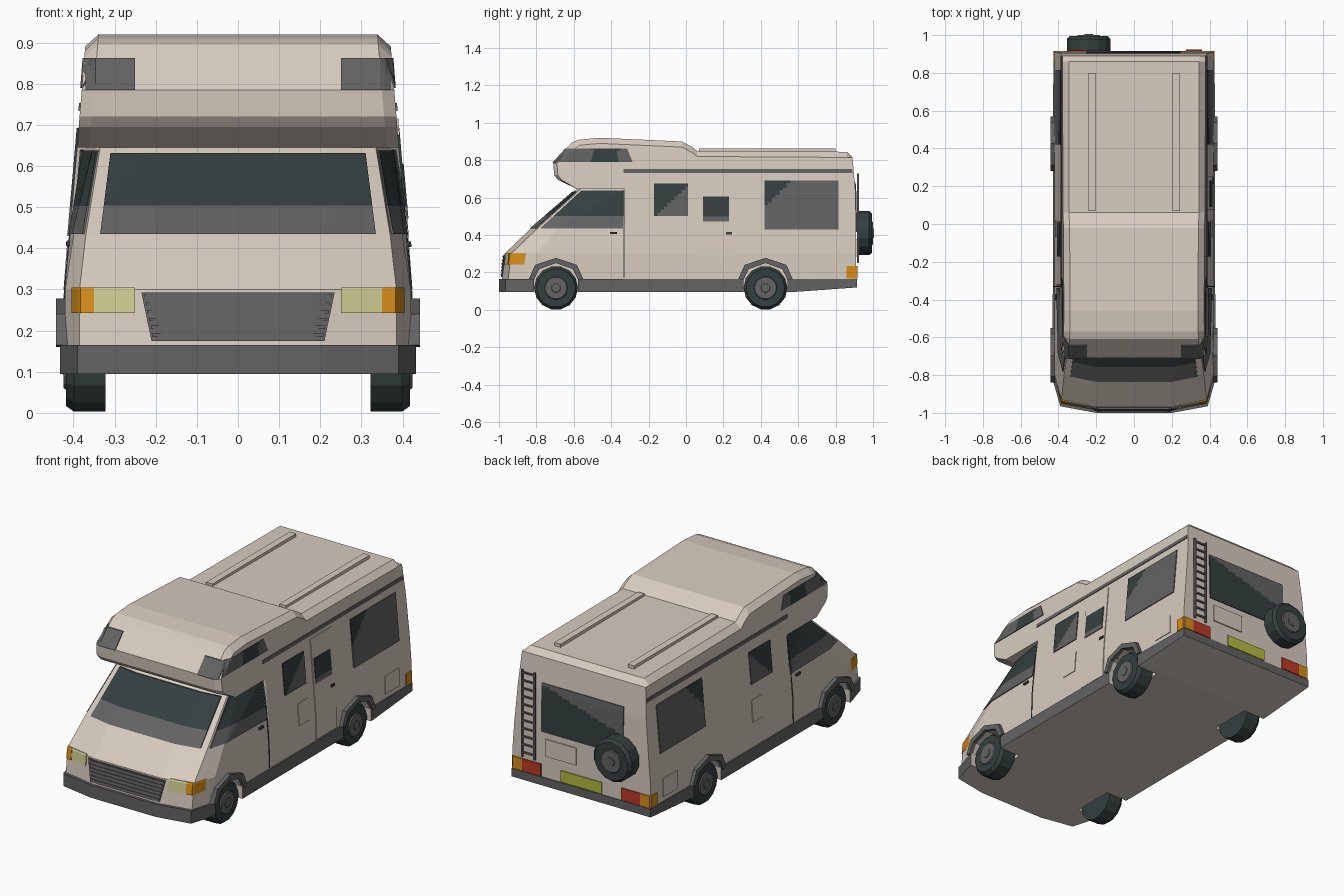
import bpy, bmesh, math
from mathutils import Vector, Matrix
from mathutils.bvhtree import BVHTree

if "Cube" in bpy.data.objects:
    bpy.data.objects.remove(bpy.data.objects["Cube"])


def material(name, *rgb):
    m = bpy.data.materials.new(name)
    m.use_nodes = True
    m.diffuse_color = (*rgb, 1)
    m.node_tree.nodes["Principled BSDF"].inputs["Base Color"].default_value = (*rgb, 1)
    return m


BEIGE = material("beige paint", .68, .60, .52)
GREY = material("grey trim", .125, .125, .125)
DARK = material("dark rubber and glass", .035, .05, .05)
AMBER = material("amber lens", .68, .27, .01)
LAMP = material("pale yellow lens", .60, .59, .28)
RED = material("red lens", .50, .04, .02)
PLATE = material("yellow green plate", .45, .50, .05)


def make(name, bm, *mats):
    bmesh.ops.recalc_face_normals(bm, faces=bm.faces)
    mesh = bpy.data.meshes.new(name)
    bm.to_mesh(mesh)
    bm.free()
    for m in mats:
        mesh.materials.append(m)
    ob = bpy.data.objects.new(name, mesh)
    bpy.context.collection.objects.link(ob)
    return ob


def loft(bm, rings, mat_of=lambda i: 0):
    rows = [[bm.verts.new(p) for p in r] for r in rings]
    n = len(rows[0])
    for i, (a, b) in enumerate(zip(rows, rows[1:])):
        for j in range(n):
            k = (j + 1) % n
            bm.faces.new((a[j], a[k], b[k], b[j])).material_index = mat_of(i)
    bm.faces.new(rows[0][::-1])
    bm.faces.new(rows[-1])


def prism(bm, pts, x0, x1):
    loft(bm, [[(x, y, z) for y, z in pts] for x in (x0, x1)])


def box(bm, x0, x1, y0, y1, z0, z1):
    prism(bm, [(y0, z0), (y1, z0), (y1, z1), (y0, z1)], x0, x1)


# Lower body: plan outlines stacked upward, skirt band first
def outline(z, half, rear_z=None):
    pts = [(x, y, rear_z if rear_z and y > .6 else z) for x, y in half]
    return pts + [(-x, y, h) for x, y, h in reversed(pts)]


skirt = [(.2, -1), (.39, -.965), (.432, -.82), (.43, -.335), (.43, -.32), (.43, .57), (.425, .915)]
base = [(.2, -.985), (.385, -.95), (.422, -.81), (.422, -.335), (.422, -.32), (.422, .57), (.42, .91)]
brow = [(.2, -.97), (.385, -.935), (.42, -.80), (.42, -.335), (.42, -.32), (.42, .57), (.42, .91)]
sill = [(.2, -.835), (.37, -.80), (.40, -.69), (.408, -.335), (.41, -.32), (.41, .57), (.41, .91)]
head = [(.2, -.585), (.335, -.565), (.347, -.50), (.372, -.335), (.391, -.32), (.391, .57), (.391, .905)]
bm = bmesh.new()
loft(bm, [outline(.095, skirt, .12), outline(.165, skirt), outline(.165, base),
          outline(.30, brow), outline(.43, sill), outline(.645, head)], lambda i: int(i < 2))
bmesh.ops.triangulate(bm, faces=[f for f in bm.faces if len(f.verts) > 4])
body = make("lower_body", bm, BEIGE, GREY)

# Wheel wells cut from the lower body
AXLES = (-.695, .425)
inner = [(-.118, .05), (-.118, .16), (-.09, .218), (0, .25), (.09, .218), (.118, .16), (.118, .05)]
outer = [(-.145, .165), (-.112, .24), (0, .278), (.112, .24), (.145, .165)]
bm = bmesh.new()
for cy in AXLES:
    for s in (-1, 1):
        prism(bm, [(cy + y, z) for y, z in inner], s * .30, s * .6)
cutter = make("well_cutter", bm)
cutter.hide_render = True
mod = body.modifiers.new("wells", "BOOLEAN")
mod.operation, mod.solver, mod.object = "DIFFERENCE", "EXACT", cutter
bpy.context.view_layer.objects.active = body
bpy.ops.object.modifier_apply(modifier="wells")
bpy.data.objects.remove(cutter)

# Upper body: side profile with chamfered edges, including the bed over the cab
profile = [(-.32, .645), (-.58, .645), (-.685, .695), (-.705, .72), (-.71, .785), (-.61, .895),
           (-.57, .91), (-.46, .92), (-.02, .90), (.03, .872), (.06, .85), (.86, .845),
           (.89, .815), (.905, .645)]


def section(side, inset):
    pts = []
    for y, z in profile:
        if not inset:
            y, z = y + (.02 if y < -.6 else 0), z - (.03 if z > .83 else 0)
        x = .391 - (z - .645) * .08 - inset
        pts.append((side * x, y, z))
    return pts


bm = bmesh.new()
loft(bm, [section(1, 0), section(1, .03), section(-1, .03), section(-1, 0)])
house = make("upper_body", bm, BEIGE)

# Thin plates laid onto the shell by projecting a grid along one axis
bm = bmesh.new()
bm.from_mesh(body.data)
bm.from_mesh(house.data)
shell = BVHTree.FromBMesh(bm)
bm.free()
DIRS = {"front": Vector((0, 1, 0)), "back": Vector((0, -1, 0)),
        "left": Vector((-1, 0, 0)), "right": Vector((1, 0, 0))}


def plate(name, face, quad, mats, rule=None, off=.005, n=10):
    d = DIRS[face]
    a, b, c, e = [Vector(p) for p in quad]
    bm = bmesh.new()
    grid = []
    for i in range(n + 1):
        row = []
        for j in range(n + 1):
            u, z = a.lerp(b, j / n).lerp(e.lerp(c, j / n), i / n)
            start = Vector((u, 0, z)) if d.y else Vector((0, u, z))
            start -= d * 2
            hit = shell.ray_cast(start, d)[0] or shell.find_nearest(start + d * 1.6)[0]
            row.append(bm.verts.new(hit - d * off))
        grid.append(row)
    for i in range(n):
        for j in range(n):
            f = bm.faces.new((grid[i][j], grid[i][j + 1], grid[i + 1][j + 1], grid[i + 1][j]))
            m = f.calc_center_median()
            f.material_index = int(bool(rule and rule(m.x if d.y else m.y, m.z)))
    rim = bmesh.ops.extrude_edge_only(bm, edges=[e for e in bm.edges if e.is_boundary])
    for v in (g for g in rim["geom"] if isinstance(g, bmesh.types.BMVert)):
        v.co += d * off
    return make(name, bm, *mats)


def rect(u0, u1, z0, z1):
    return [(u0, z0), (u1, z0), (u1, z1), (u0, z1)]


GLASS = (GREY, DARK)
# Front: windscreen, grille with louvres, lamps, corner windows of the bed
plate("windscreen", "front", [(-.335, .435), (.335, .435), (.31, .632), (-.31, .632)],
      GLASS, lambda u, z: z > .505, .007, 20)
plate("grille", "front", [(-.21, .175), (.21, .175), (.235, .293), (-.235, .293)], [GREY], off=.006)
for i in range(6):
    z, w = .185 + .019 * i, .208 + .004 * i
    plate("grille_louvre", "front", rect(-w, w, z, z + .008), [GREY], off=.0095)
for s, side in ((1, "left"), (-1, "right")):
    plate("headlamp", "front", rect(s * .25, s * .35, .243, .305), [LAMP])
    plate("front_indicator", "front", rect(s * .35, s * .405, .243, .305), [AMBER], off=.007)
    plate("bed_front_window", "front", rect(s * .25, s * .37, .785, .862), [GREY], off=.006)
    # Both sides: windows, stripe, seams, hatches, handles
    plate("bed_side_window", side, [(-.685, .79), (-.285, .79), (-.315, .862), (-.625, .862)],
          GLASS, lambda u, z: -.5 < u < -.36, .004, 16)
    plate("cab_window", side, [(-.78, .435), (-.338, .435), (-.338, .638), (-.56, .638)],
          GLASS, lambda u, z: z > .505, .005, 18)
    plate("cab_door_seam", side, rect(-.333, -.328, .17, .64), [DARK], off=.003)
    plate("side_stripe", side, rect(-.335, .89, .733, .753), [GREY], off=.004)
    plate("side_window", side, rect(-.172, .012, .502, .675), GLASS,
          lambda u, z: (u + .172) + (.675 - z) < .19)
    plate("rear_side_window", side, rect(.42, .815, .43, .692), GLASS,
          lambda u, z: (u - .42) + (.69 - z) < .14, .005, 20)
    plate("side_hatch", side, rect(-.07, .02, .30, .42), [BEIGE], off=.004)
    plate("rear_hatch", side, rect(.68, .80, .19, .29), [BEIGE], off=.004)
    plate("cab_door_handle", side, rect(-.405, -.37, .405, .417), [DARK], off=.009)
    plate("corner_lamp", side, rect(.858, .908, .168, .235), [AMBER], off=.006)
    plate("rear_indicator", "back", rect(s * .36, s * .418, .168, .235), [AMBER], off=.006)
    plate("tail_lamp", "back", rect(s * .245, s * .36, .168, .235), [RED], off=.006)

# Entry door on the left side
plate("entry_door", "left", rect(.075, .255, .17, .715), [BEIGE], off=.004)
plate("entry_door_window", "left", rect(.09, .23, .472, .605), GLASS, lambda u, z: z > .50, .008)
plate("entry_door_handle", "left", rect(.215, .245, .403, .417), [DARK], off=.0095)

# Back: window, locker, number plate, ladder
plate("back_window", "back", rect(-.255, .245, .415, .68), GLASS,
      lambda u, z: z < .60 + .3 * u, .005, 20)
plate("back_locker", "back", rect(.03, .22, .285, .38), [BEIGE], off=.006)
plate("number_plate", "back", rect(-.125, .125, .17, .232), [PLATE], off=.006)
bm = bmesh.new()
for x in (.275, .35):
    box(bm, x, x + .01, .915, .925, .25, .73)
for i in range(11):
    z = .27 + i * .044
    box(bm, .275, .36, .915, .923, z, z + .009)
make("ladder", bm, GREY)

# Roof rails
bm = bmesh.new()
for s in (-1, 1):
    box(bm, s * .205, s * .243, .07, .80, .84, .863)
make("roof_rails", bm, BEIGE)

# Arch trims: angular bands around each well
bm = bmesh.new()
for cy in AXLES:
    for s in (-1, 1):
        for i in range(4):
            quad = [outer[i], outer[i + 1], inner[i + 2], inner[i + 1]]
            prism(bm, [(cy + y, z) for y, z in quad], s * .405, s * .442)
make("arch_trims", bm, GREY)


def disc(bm, r0, r1, depth, matrix, mat):
    made = bmesh.ops.create_cone(bm, cap_ends=True, segments=14, radius1=r0, radius2=r1,
                                 depth=depth, matrix=matrix)
    for f in {f for v in made["verts"] for f in v.link_faces}:
        f.material_index = mat


# Wheels and rear-mounted spare: tyre, rim, hub
def wheel(name, centre, turn, r, width):
    bm = bmesh.new()
    spin = Matrix.Translation(centre) @ turn
    disc(bm, r, r, width * .8, spin @ Matrix.Translation((0, 0, -width * .1)), 0)
    disc(bm, r, r * .88, width * .2, spin @ Matrix.Translation((0, 0, width * .4)), 0)
    disc(bm, r * .56, r * .5, .012, spin @ Matrix.Translation((0, 0, width / 2)), 1)
    disc(bm, r * .25, r * .2, .02, spin @ Matrix.Translation((0, 0, width / 2)), 1)
    make(name, bm, DARK, GREY)


for cy, end in zip(AXLES, ("front", "rear")):
    for s, side in ((1, "left"), (-1, "right")):
        wheel(f"{end}_{side}_wheel", (s * .37, cy, .117), Matrix.Rotation(s * math.pi / 2, 4, "Y"), .117, .095)
wheel("spare_wheel", (-.24, .955, .41), Matrix.Rotation(-math.pi / 2, 4, "X"), .118, .08)
